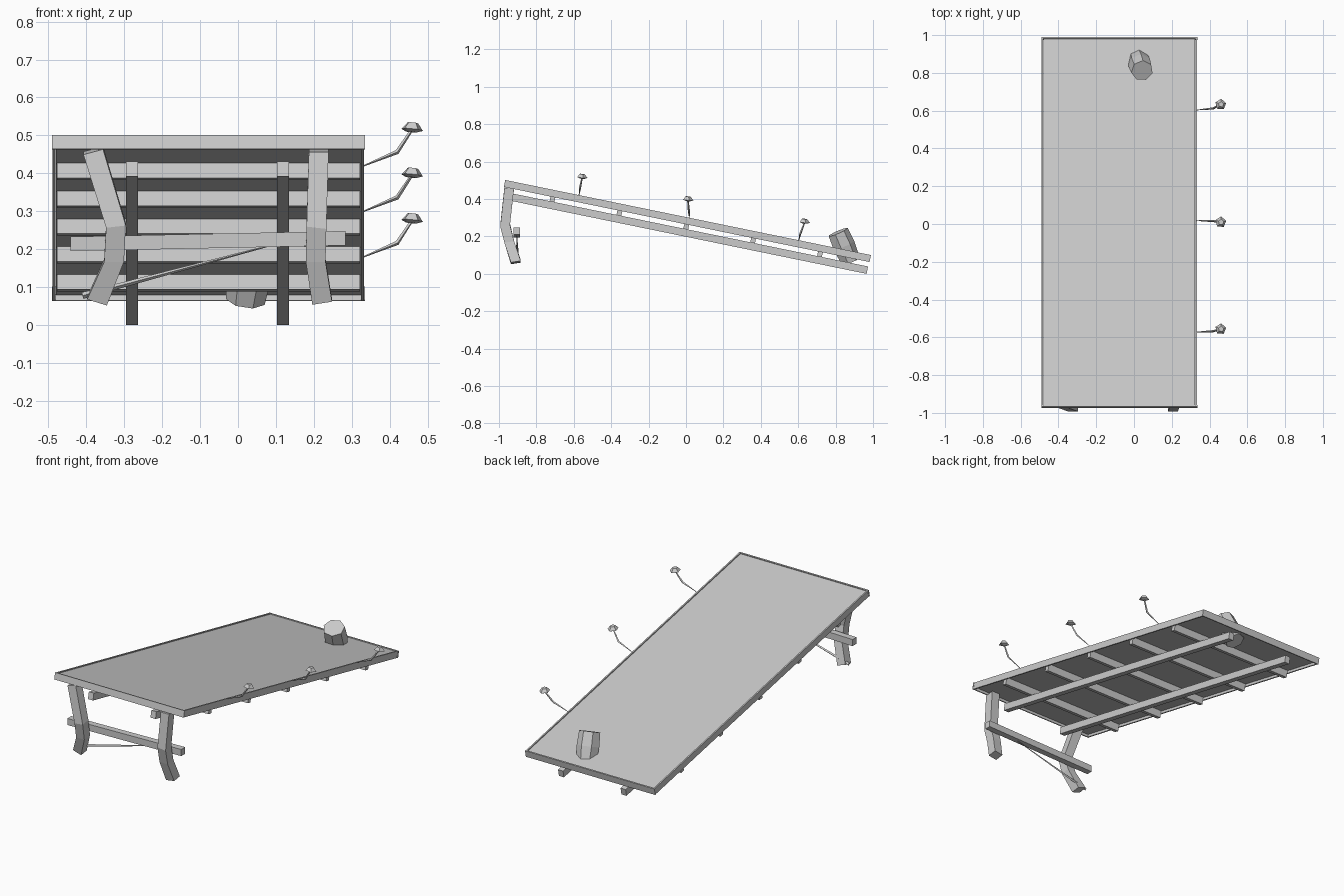
import bpy, bmesh, math
from mathutils import Vector, Matrix

if "Cube" in bpy.data.objects:
    bpy.data.objects.remove(bpy.data.objects["Cube"])

TILT = Matrix.Translation((-0.078, 0.0075, 0.282)) @ Matrix.Rotation(math.radians(-11.6), 4, 'X')


def finish(name, bm):
    bmesh.ops.recalc_face_normals(bm, faces=bm.faces[:])
    me = bpy.data.meshes.new(name)
    bm.to_mesh(me)
    bm.free()
    ob = bpy.data.objects.new(name, me)
    bpy.context.collection.objects.link(ob)
    return ob


def box(name, lo, hi, matrix=TILT):
    bm = bmesh.new()
    bmesh.ops.create_cube(bm, size=1)
    lo, hi = Vector(lo), Vector(hi)
    for v in bm.verts:
        v.co = matrix @ (v.co * (hi - lo) + (lo + hi) / 2)
    return finish(name, bm)


def skin(name, rings):
    # joins rings of points into a closed solid
    bm = bmesh.new()
    loops = [[bm.verts.new(p) for p in r] for r in rings]
    n = len(loops[0])
    for a, b in zip(loops, loops[1:]):
        for i in range(n):
            j = (i + 1) % n
            bm.faces.new((a[i], a[j], b[j], b[i]))
    bm.faces.new(loops[0][::-1])
    bm.faces.new(loops[-1])
    return finish(name, bm)


def ring(center, axis, radius, sides, turn=0.0):
    q = Vector(axis).to_track_quat('Z', 'Y')
    return [Vector(center) + q @ Vector((radius * math.cos(turn + 2 * math.pi * i / sides),
                                         radius * math.sin(turn + 2 * math.pi * i / sides), 0))
            for i in range(sides)]


# sloping top panel
box("top_panel", (-0.402, -0.993, -0.005), (0.402, 0.993, 0.014))

# thin edge frame
for s, side in ((-1, "left"), (1, "right")):
    box("side_edge_" + side, (s * 0.407 - 0.004, -0.993, -0.019), (s * 0.407 + 0.004, 0.993, 0.019))
for s, side in ((-1, "front"), (1, "back")):
    box("end_edge_" + side, (-0.413, s * 0.994 - 0.004, -0.019), (0.413, s * 0.994 + 0.004, 0.019))

# cross slats under the panel
for i in range(-2, 3):
    y = i * 0.365
    box("cross_slat", (-0.4, y - 0.013, -0.045), (0.4, y + 0.013, -0.004))

# long rails under the slats
for x, side in ((-0.28, "left"), (0.119, "right")):
    box("long_rail_" + side, (x + 0.078 - 0.016, -0.955, -0.084), (x + 0.078 + 0.016, 0.995, -0.044))

# bent front legs: centre x, y, z per section, with a lean across the section
LEGS = {
    "left": [(-0.382, -0.945, 0.46, 0.007), (-0.322, -0.967, 0.263, 0.003),
             (-0.327, -0.945, 0.17, 0.0), (-0.372, -0.91, 0.063, -0.008)],
    "right": [(0.213, -0.945, 0.46, 0.0), (0.207, -0.967, 0.26, -0.003),
              (0.205, -0.945, 0.17, 0.0), (0.222, -0.91, 0.061, 0.004)],
}
for side, secs in LEGS.items():
    skin("front_leg_" + side,
         [[(x + a * 0.026, y + b * 0.026, z + a * lean + b * 0.004)
           for a, b in ((-1, -1), (1, -1), (1, 1), (-1, 1))] for x, y, z, lean in secs])

# crossbar behind the legs
box("leg_crossbar", (-0.363, -0.018, -0.019), (0.363, 0.018, 0.019),
    Matrix.Translation((-0.079, -0.905, 0.221)) @ Matrix.Rotation(math.radians(-1.2), 4, 'Y'))

# thin diagonal stick
p, q = Vector((-0.41, -0.9, 0.077)), Vector((0.08, -0.905, 0.208))
skin("diagonal_stick", [ring(p, q - p, 0.009, 4), ring(p.lerp(q, 0.06), q - p, 0.008, 4),
                        ring(q, q - p, 0.002, 4)])

# faceted rock resting through the low end
base, top = Vector((0.02, 0.88, 0.065)), Vector((0.043, 0.812, 0.222))
tip = top - base
skin("rock", [ring(base, tip, 0.053, 7, 0.3), ring(base.lerp(top, 0.55), tip, 0.062, 7, 0.3),
              ring(top, tip, 0.058, 7, 0.3)])

# small mushrooms growing from the right edge
for y, z, drift in ((-0.572, 0.418, 0.016), (0.018, 0.298, -0.008), (0.603, 0.178, 0.03)):
    a = Vector((0.328, y, z))
    b = a + Vector((0.092, drift * 0.3, 0.038))
    c = Vector((0.457, y + drift, z + 0.094))
    skin("mushroom_stem", [ring(a, b - a, 0.0015, 4), ring(b, c - a, 0.006, 4),
                           ring(c, c - b, 0.004, 4)])
    lean = Vector((0.1, 0.1, 1))
    skin("mushroom_cap", [ring(c - Vector((0, 0, 0.003)), lean, 0.014, 5, 0.4),
                          ring(c + Vector((0.002, 0, 0.003)), lean, 0.03, 5, 0.4),
                          ring(c + Vector((0.004, 0, 0.021)), lean, 0.015, 5, 0.4)])
